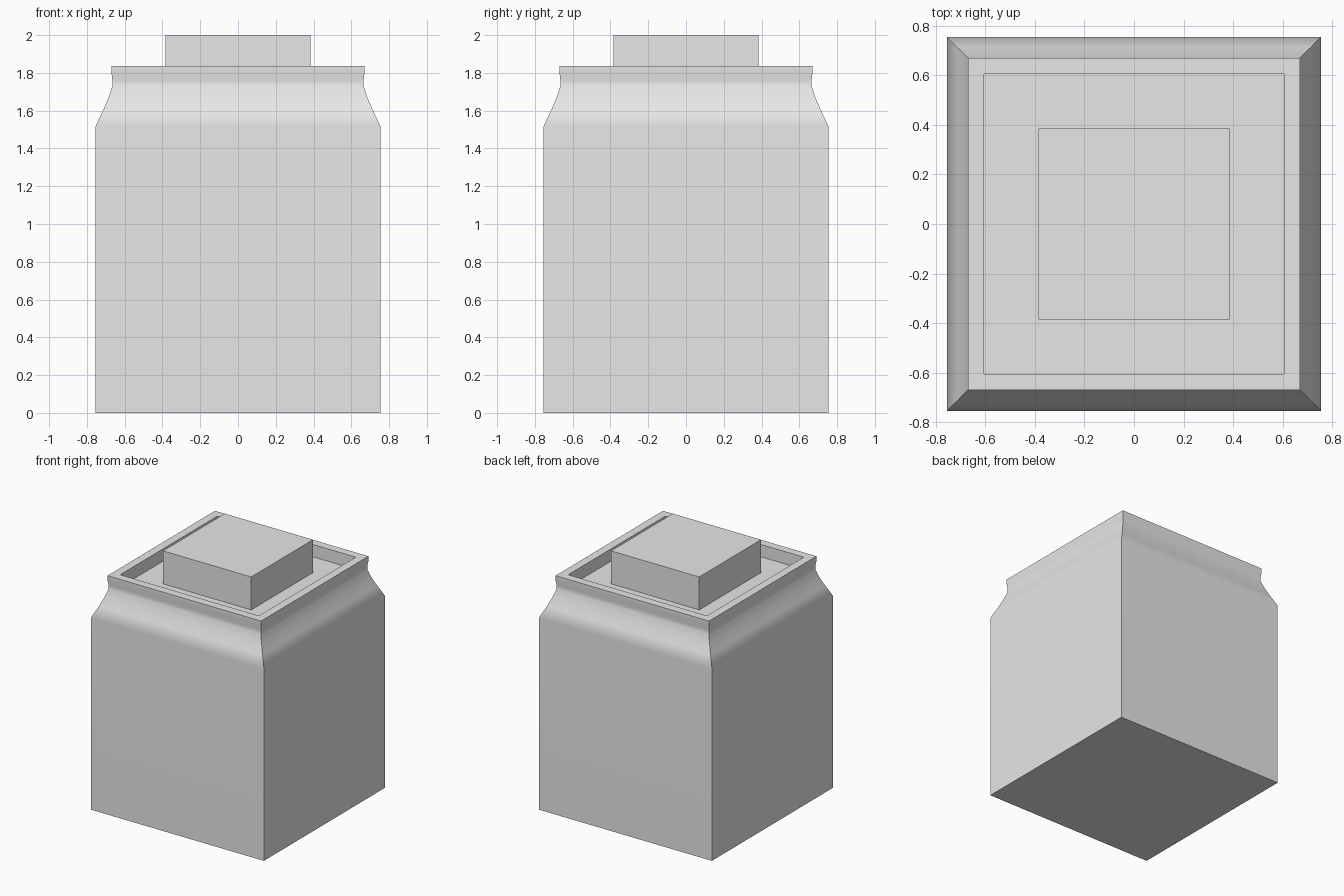
import bpy
import bmesh

cube = bpy.data.objects.get("Cube")
if cube:
    bpy.data.objects.remove(cube, do_unlink=True)

grey = bpy.data.materials.new("plain_grey")
grey.use_nodes = True
colour = (0.8, 0.8, 0.8, 1)
grey.diffuse_color = colour
grey.node_tree.nodes["Principled BSDF"].inputs["Base Color"].default_value = colour


def square_loft(name, profile):
    """Stack square rings of (half width, height) and cap both ends."""
    bm = bmesh.new()
    rings = [[bm.verts.new((sx * w, sy * w, z))
              for sx, sy in ((-1, -1), (1, -1), (1, 1), (-1, 1))]
             for w, z in profile]
    for low, high in zip(rings, rings[1:]):
        for i in range(4):
            j = (i + 1) % 4
            bm.faces.new((low[i], low[j], high[j], high[i]))
    bm.faces.new(rings[0][::-1])
    bm.faces.new(rings[-1])
    mesh = bpy.data.meshes.new(name)
    bm.to_mesh(mesh)
    bm.free()
    obj = bpy.data.objects.new(name, mesh)
    bpy.context.collection.objects.link(obj)
    mesh.materials.append(grey)
    # Smooth shoulders, crisp corners, flat large walls
    bpy.ops.object.select_all(action='DESELECT')
    obj.select_set(True)
    bpy.context.view_layer.objects.active = obj
    bpy.ops.object.shade_smooth_by_angle(angle=0.7)
    weighted = obj.modifiers.new("flat_walls", 'WEIGHTED_NORMAL')
    weighted.keep_sharp = True
    return obj


# Square jar with sloped shoulder, pinched neck, rim and recessed top
square_loft("jar_body", [
    (0.755, 0), (0.755, 1.515), (0.715, 1.6), (0.687, 1.665),
    (0.665, 1.73), (0.664, 1.76), (0.67, 1.8), (0.67, 1.837),
    (0.605, 1.837), (0.605, 1.74),
])

# Raised square knob standing in the recess
square_loft("lid_knob", [(0.385, 1.74), (0.385, 2)])
